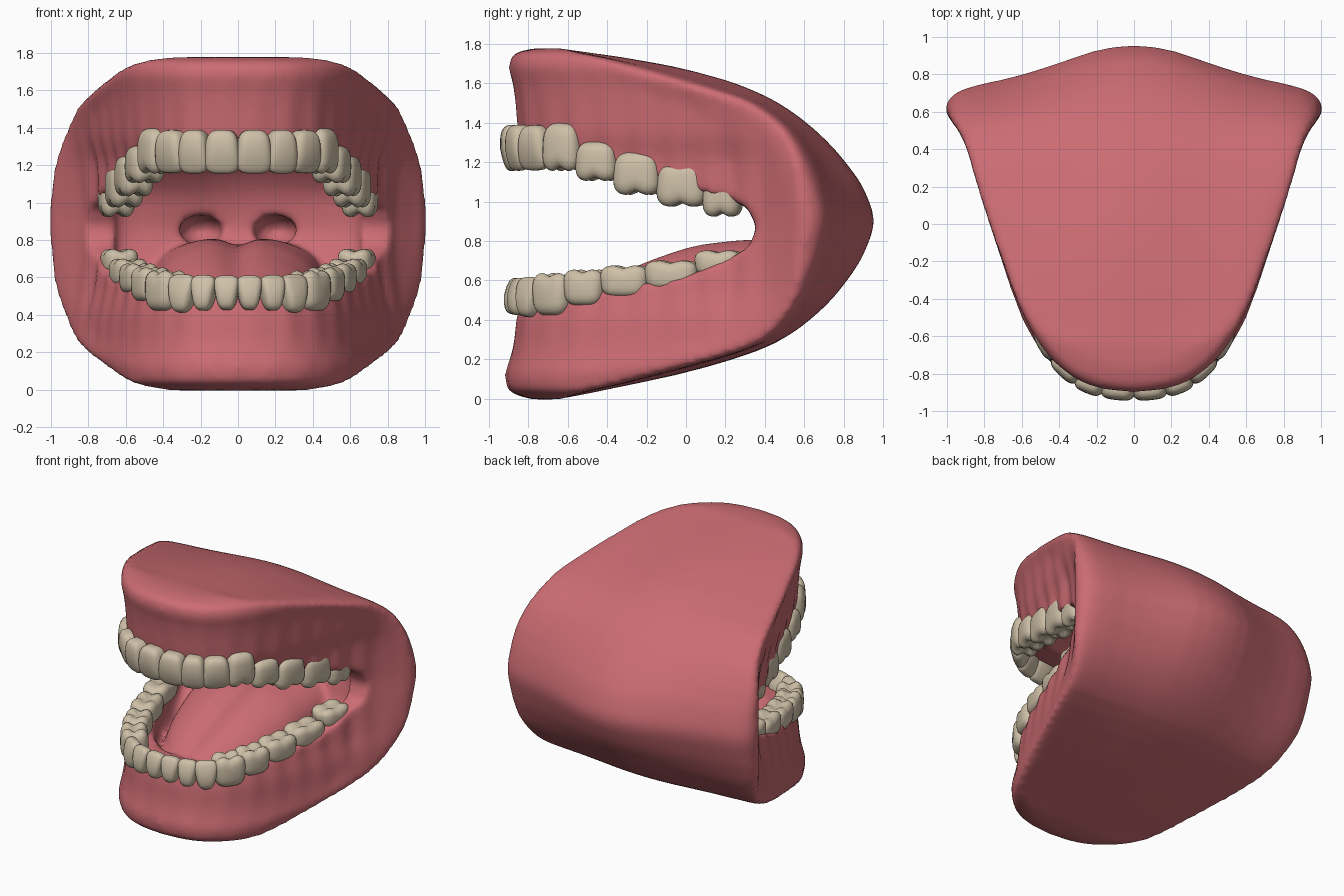
import bpy, bmesh, math
from mathutils import Vector, Matrix

cube = bpy.data.objects.get("Cube")
if cube:
    bpy.data.objects.remove(cube, do_unlink=True)


def material(name, rgb):
    m = bpy.data.materials.new(name)
    m.use_nodes = True
    m.diffuse_color = (*rgb, 1)
    bsdf = m.node_tree.nodes["Principled BSDF"]
    bsdf.inputs["Base Color"].default_value = (*rgb, 1)
    bsdf.inputs["Roughness"].default_value = 0.6
    return m


GUM = material("gum pink", (0.60, 0.15, 0.17))
IVORY = material("tooth ivory", (0.62, 0.53, 0.39))


def spline(rows, t):
    """Smooth monotone interpolation of table rows keyed on the first column."""
    t = min(max(t, rows[0][0]), rows[-1][0])
    i = max(k for k in range(len(rows) - 1) if rows[k][0] <= t)
    h = rows[i + 1][0] - rows[i][0]
    u = (t - rows[i][0]) / h

    def slope(k, c):
        return (rows[k + 1][c] - rows[k][c]) / (rows[k + 1][0] - rows[k][0])

    def tangent(k, c):
        if k == 0 or k == len(rows) - 1:
            return slope(min(k, len(rows) - 2), c)
        a, b = slope(k - 1, c), slope(k, c)
        return 0 if a * b <= 0 else 2 * a * b / (a + b)

    out = []
    for c in range(1, len(rows[0])):
        a, b = rows[i][c], rows[i + 1][c]
        out.append(a * (1 + 2*u) * (1-u)**2 + b * u*u * (3 - 2*u)
                   + h * tangent(i, c) * u * (1-u)**2 - h * tangent(i + 1, c) * u*u * (1-u))
    return out


def new_object(name, bm, mat):
    bmesh.ops.recalc_face_normals(bm, faces=bm.faces)
    me = bpy.data.meshes.new(name)
    bm.to_mesh(me)
    bm.free()
    me.materials.append(mat)
    for p in me.polygons:
        p.use_smooth = True
    ob = bpy.data.objects.new(name, me)
    bpy.context.collection.objects.link(ob)
    return ob


def loft(name, rings):
    bm = bmesh.new()
    loops = [[bm.verts.new(p) for p in ring] for ring in rings]
    n = len(loops[0])
    for a, b in zip(loops, loops[1:]):
        for i in range(n):
            bm.faces.new((a[i], a[(i+1) % n], b[(i+1) % n], b[i]))
    bm.faces.new(loops[0])
    bm.faces.new(loops[-1])
    return new_object(name, bm, GUM)


def resample(pts, n):
    """Evenly spaced points along a polyline."""
    d = [0]
    for a, b in zip(pts, pts[1:]):
        d.append(d[-1] + (b - a).length)
    out, j = [], 0
    for i in range(n):
        s = d[-1] * i / (n - 1)
        while j < len(pts) - 2 and d[j+1] < s:
            j += 1
        out.append(pts[j].lerp(pts[j+1], (s - d[j]) / max(d[j+1] - d[j], 1e-9)))
    return out, d[-1]


# Half of the dental arch seen from above, front tip to cheek flare
arch_ctrl = [(0, -.9), (.15, -.885), (.28, -.845), (.38, -.78), (.47, -.69), (.55, -.57),
             (.63, -.4), (.705, -.2), (.775, 0), (.84, .2), (.895, .4), (.94, .5), (.985, .56), (1.01, .61)]
arch_rows = [(i, x, y) for i, (x, y) in enumerate(arch_ctrl)]
ARCH = [Vector(spline(arch_rows, i / 30)) for i in range(30 * (len(arch_ctrl) - 1) + 1)]
BACK = [(.99, .13), (.96, .24), (.9, .33), (.8, .41), (.7, .47), (.57, .57),
        (.45, .68), (.33, .8), (.22, .91), (.1, .98), (0, 1)]


def outline(z, inset, y_edge, y_back, outer):
    """Closed horizontal section: arch in front, bell-shaped curve behind."""
    pts, length = resample([p for p in ARCH if p.y <= y_edge], 60)
    half = []
    for i, p in enumerate(pts):
        fade, r = 1, inset
        if outer and y_edge > -.45:
            # the recess runs out before the rim
            fade = min(max((y_edge - .07 - p.y) / .25, 0), 1)
            r += .13 * inset * math.cos(length * i / 59 * math.tau / .19)
        k = 1 - r * fade
        half.append((p.x * k, p.y * k if p.y < 0 else p.y))
    xe, ye = half[-1]
    half += [(xe * a, ye + (y_back - ye) * b) for a, b in BACK]
    full = half + [(-x, y) for x, y in half[-2:0:-1]]
    return [(x, y, z) for x, y in full]


def stack(name, rows, steps, outer):
    z0, z1 = rows[0][0], rows[-1][0]
    zs = sorted({r[0] for r in rows} | {z0 + (z1 - z0) * i / steps for i in range(steps + 1)})
    return loft(name, [outline(z, *spline(rows, z), outer) for z in zs])


# Outer body: height, inset, edge depth, back depth
body = stack("gums_and_cheeks", [
    (-.004, .13, -.72, -.66), (.015, .05, -.63, -.55), (.05, -.01, -.46, -.38), (.12, -.02, -.2, -.05),
    (.2, .005, .11, .24), (.28, .025, .35, .45), (.4, .04, .48, .63), (.55, .08, .55, .78),
    (.75, .1, .59, .91), (.9, .1, .61, .955), (1.05, .1, .59, .91), (1.2, .095, .555, .81),
    (1.35, .05, .49, .67), (1.5, .035, .31, .47), (1.6, .02, 0, .25), (1.68, 0, -.28, -.04),
    (1.73, .01, -.46, -.31), (1.76, .05, -.61, -.52), (1.778, .14, -.72, -.65)], 44, True)

# Hollow inside the arches
cavity = stack("mouth_cavity_cutter", [
    (.36, .5, -.2, -.1), (.42, .34, 0, .1), (.55, .27, .25, .36), (.7, .25, .35, .48),
    (.87, .25, .36, .57), (1, .25, .35, .55), (1.15, .26, .27, .47), (1.28, .32, .1, .3),
    (1.36, .5, -.15, 0)], 20, False)

# Wedge between the jaws, open at the front and sides
wedge = [(-1.2, 1.3), (-.65, 1.26), (-.3, 1.14), (0, 1.07), (.2, 1.02), (.31, .97), (.36, .87),
         (.32, .77), (.22, .71), (0, .62), (-.3, .57), (-.65, .51), (-1.2, .49)]
gap = loft("jaw_gap_cutter", [[(x, y, z) for y, z in wedge] for x in (-1.3, 1.3)])

# Tongue: depth, half width, crest height, underside height
tongue_rows = [(-.66, .04, .45, .32), (-.6, .17, .51, .31), (-.4, .33, .62, .3), (-.15, .42, .73, .32),
               (.1, .46, .8, .38), (.35, .46, .82, .5), (.62, .38, .8, .66)]
tongue_rings = []
for i in range(27):
    y = -.66 + 1.28 * i / 26
    w, top, base = spline(tongue_rows, y)
    ring = []
    for j in range(29):
        a = math.pi * j / 28
        x = w * math.cos(a)
        groove = .05 * math.exp(-(x / .08) ** 2) * min(1, w / .4)
        ring.append((x, y, base + (top - base) * max(math.sin(a), 0) ** .6 - groove * math.sin(a)))
    tongue_rings.append(ring)
tongue = loft("tongue_form", tongue_rings)

# Throat hollows
holes = []
for side in (-1, 1):
    bm = bmesh.new()
    bmesh.ops.create_uvsphere(bm, u_segments=24, v_segments=16, radius=1)
    bm.transform(Matrix.Translation((side * .2, .57, .85)) @ Matrix.Diagonal((.12, .16, .085, 1)))
    holes.append(new_object("throat_cutter", bm, GUM))

# Carve, add the tongue, then blend everything into one soft skin
for op, tool in [("DIFFERENCE", gap), ("DIFFERENCE", cavity), ("UNION", tongue)] + \
        [("DIFFERENCE", h) for h in holes]:
    m = body.modifiers.new(tool.name, "BOOLEAN")
    m.operation, m.object, m.solver = op, tool, "EXACT"
m = body.modifiers.new("skin", "REMESH")
m.mode, m.voxel_size, m.use_smooth_shade = "VOXEL", .02, True
m = body.modifiers.new("soften", "SMOOTH")
m.factor, m.iterations = .5, 10
bpy.context.view_layer.update()
baked = bpy.data.meshes.new_from_object(body.evaluated_get(bpy.context.evaluated_depsgraph_get()))
body.modifiers.clear()
body.data = baked
baked.materials.clear()
baked.materials.append(GUM)
for p in baked.polygons:
    p.material_index = 0
    p.use_smooth = True
for tool in [gap, cavity, tongue] + holes:
    bpy.data.objects.remove(tool, do_unlink=True)


def tooth(name, centre, out, size, bite, taper, molar):
    """Rounded crown; local x along the arch, y outward, z to the biting edge."""
    bm = bmesh.new()
    bmesh.ops.create_uvsphere(bm, u_segments=24, v_segments=16, radius=1)
    for v in bm.verts:
        x, y, z = (math.copysign(abs(c) ** .6, c) for c in v.co)
        x *= 1 - taper + taper * z
        if molar:
            if z > .3:
                z -= .2 * math.exp(-(x / .25) ** 2) + .25 * math.exp(-(y / .3) ** 2)
        elif z > 0:
            y = y * (1 - .5 * z) + .15 * z
        v.co = (x * size[0], y * size[1], z * size[2])
    up = Vector((0, 0, bite))
    frame = Matrix((up.cross(out) * -1, out, up)).transposed().to_4x4()
    bm.transform(Matrix.Translation(centre) @ frame)
    new_object(name, bm, IVORY)


# Teeth of each jaw: biting direction, overhang, arch scale, widths, then depth, gum line, biting edge
jaws = {
    "upper": (-1, .05, .915, [.16, .14, .16, .17, .18, .2, .21, .16],
              [(-.95, 1.39, 1.155), (-.65, 1.385, 1.16), (-.5, 1.3, 1.12), (-.3, 1.25, 1.05),
               (-.1, 1.2, 1), (.1, 1.16, .94), (.25, 1.1, .92)]),
    "lower": (1, .03, .9, [.12, .12, .14, .18, .18, .21, .23, .2],
              [(-.95, .43, .61), (-.8, .41, .62), (-.65, .46, .64), (-.5, .49, .65), (-.3, .53, .67),
               (-.1, .56, .69), (.1, .61, .73), (.25, .68, .77)])}
for jaw, (bite, proud, spread, widths, heights) in jaws.items():
    path = [Vector((p.x * (spread - .12 * p.y), p.y - proud * max(0, -p.y) / .9))
            for p in ARCH if p.y < .27]
    path, length = resample(path, 400)
    s = 0
    for i, w in enumerate(widths):
        k = int(399 * (s + w / 2) / sum(widths))
        s += w
        p = path[k]
        t = (path[min(k + 12, 399)] - path[max(k - 12, 0)]).normalized()
        molar = i > 2
        depth = .095 if molar else .07
        root, edge = spline(heights, p.y)
        size = (w * length / sum(widths) * .57, depth, abs(edge - root) / 2 + (.015 if molar else 0))
        taper = .06 if molar else .1 if jaw == "upper" else .2
        for side, word in ((1, "left"), (-1, "right")):
            out = Vector((t.y * side, -t.x, 0))
            centre = Vector((p.x * side, p.y, (root + edge) / 2)) - out * depth
            tooth(f"{jaw}_{word}_tooth_{i + 1}", centre, out, size, bite, taper, molar)
